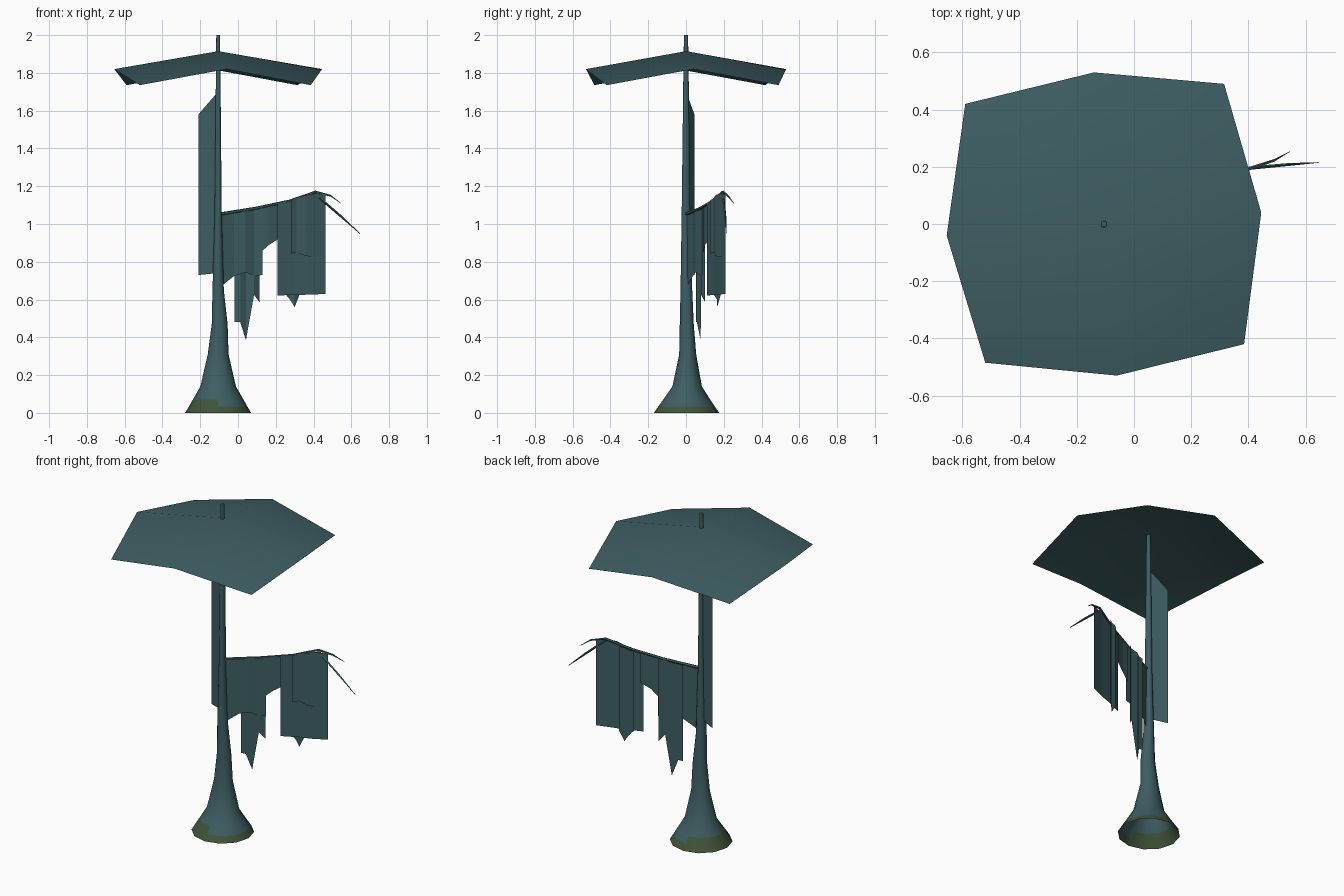
import bpy, math


def mat(name, rgb):
    m = bpy.data.materials.new(name)
    m.diffuse_color = (*rgb, 1)
    return m


TEAL = mat("slate teal bark", (0.048, 0.112, 0.125))
MOSS = mat("moss green", (0.052, 0.088, 0.042))


def make(name, verts, faces, mats=(TEAL,)):
    me = bpy.data.meshes.new(name)
    me.from_pydata(verts, [], faces)
    for m in mats:
        me.materials.append(m)
    ob = bpy.data.objects.new(name, me)
    bpy.context.collection.objects.link(ob)
    return ob


def tube(name, rings, sides, axis, cap_start=False, mats=(TEAL,)):
    """Loft rings (x, y, z, r1, r2) lying in the plane normal to the axis."""
    v, f = [], []
    for x, y, z, r1, r2 in rings:
        for i in range(sides):
            a = 2 * math.pi * i / sides
            p, q = r1 * math.cos(a), r2 * math.sin(a)
            v.append((x + p, y + q, z) if axis == 'z' else (x, y + p, z + q))
    for k in range(len(rings) - 1):
        for i in range(sides):
            j = (i + 1) % sides
            f.append((k * sides + i, k * sides + j,
                      (k + 1) * sides + j, (k + 1) * sides + i))
    n = len(v)
    f.append(tuple(range(n - sides, n)))
    if cap_start:
        f.append(tuple(reversed(range(sides))))
    return make(name, v, f, mats)


# Flared trunk, open underneath, with a mossy foot
CX = -0.105
trunk = tube("trunk", [
    (CX, 0.003, 0, 0.175, 0.173), (CX, 0.003, 0.035, 0.154, 0.149),
    (CX, 0.004, 0.072, 0.133, 0.123), (CX, 0.006, 0.14, 0.094, 0.078),
    (CX, 0.009, 0.31, 0.055, 0.045), (-0.097, 0.004, 0.47, 0.042, 0.037),
    (CX, 0.002, 0.65, 0.030, 0.031), (CX, 0, 1.05, 0.019, 0.023),
    (CX, 0, 1.8, 0.012, 0.014), (CX, 0, 2.0, 0.010, 0.011)],
    12, 'z', mats=(TEAL, MOSS))
for p in trunk.data.polygons:
    p.use_smooth = len(p.vertices) == 4
    c = p.center
    if c.z < 0.035 or (c.z < 0.072 and c.x < CX + 0.02):
        p.material_index = 1

# Canopy: one sheet of four quads, corners drooping below the edge midpoints
rim = [(-0.59, 0.42), (-0.14, 0.53), (0.315, 0.49), (0.445, 0.04),
       (0.385, -0.42), (-0.06, -0.53), (-0.52, -0.485), (-0.655, -0.04)]
verts = [(x, y, 1.735 if i % 2 == 0 else 1.82) for i, (x, y) in enumerate(rim)]
verts.append((CX, 0, 1.915))
canopy = make("canopy", verts, [(8, 1, 0, 7), (8, 3, 2, 1), (8, 5, 4, 3), (8, 7, 6, 5)])
for p in canopy.data.polygons:
    p.use_smooth = True

# Side branch and its twigs
path = [(-0.1, 0.0, 1.052), (0.1, 0.078, 1.085), (0.27, 0.14, 1.122),
        (0.41, 0.195, 1.17), (0.49, 0.222, 1.15), (0.545, 0.253, 1.11)]
radii = [0.009, 0.008, 0.007, 0.007, 0.005, 0.001]
tube("branch", [(*p, r, r) for p, r in zip(path, radii)], 5, 'x', True)
tube("drooping_twig", [(0.40, 0.195, 1.165, 0.006, 0.008),
                       (0.54, 0.208, 1.045, 0.005, 0.008),
                       (0.645, 0.215, 0.95, 0.001, 0.002)], 4, 'x', True)


def on_branch(x):
    for a, b in zip(path, path[1:]):
        if x <= b[0]:
            t = (x - a[0]) / (b[0] - a[0])
            return a[1] + t * (b[1] - a[1]), a[2] + t * (b[2] - a[2])


def sheet(name, cols):
    """Hanging sheet: columns (x, offset from branch, bottom z)."""
    v = []
    for x, dy, bottom in cols:
        y, top = on_branch(x)
        v += [(x, y + dy, top), (x, y + dy, bottom)]
    make(name, v, [(2 * i, 2 * i + 1, 2 * i + 3, 2 * i + 2)
                   for i in range(len(cols) - 1)])


# Ragged sheets hanging from the branch, in layers
sheet("inner_sheet", [(-0.09, 0, 0.67), (-0.02, 0.006, 0.725), (0.04, -0.004, 0.745),
                      (0.085, 0.006, 0.725), (0.13, -0.002, 0.73)])
sheet("inner_long_strips", [(-0.018, 0.022, 0.48), (0.012, 0.014, 0.48), (0.042, 0.022, 0.385),
                            (0.085, 0.008, 0.625), (0.115, 0.018, 0.585)])
sheet("middle_sheet", [(0.12, 0.006, 0.85), (0.165, 0, 0.89), (0.22, 0.004, 0.925)])
sheet("outer_sheet", [(0.21, -0.008, 0.622), (0.30, -0.002, 0.624),
                      (0.38, -0.008, 0.626), (0.463, -0.005, 0.63)])
sheet("outer_front_strip", [(0.28, -0.016, 0.842), (0.31, -0.01, 0.85),
                            (0.36, -0.018, 0.83), (0.43, -0.012, 0.825)])
sheet("outer_back_strip", [(0.25, 0.012, 0.63), (0.275, 0.022, 0.6),
                           (0.30, 0.014, 0.56), (0.325, 0.022, 0.625)])

# Tall flap fixed to the left of the trunk
make("trunk_flap", [(-0.21, 0.045, 1.58), (-0.21, 0.045, 0.73),
                    (-0.11, 0.002, 0.74), (-0.11, 0.002, 1.695)], [(0, 1, 2, 3)])
